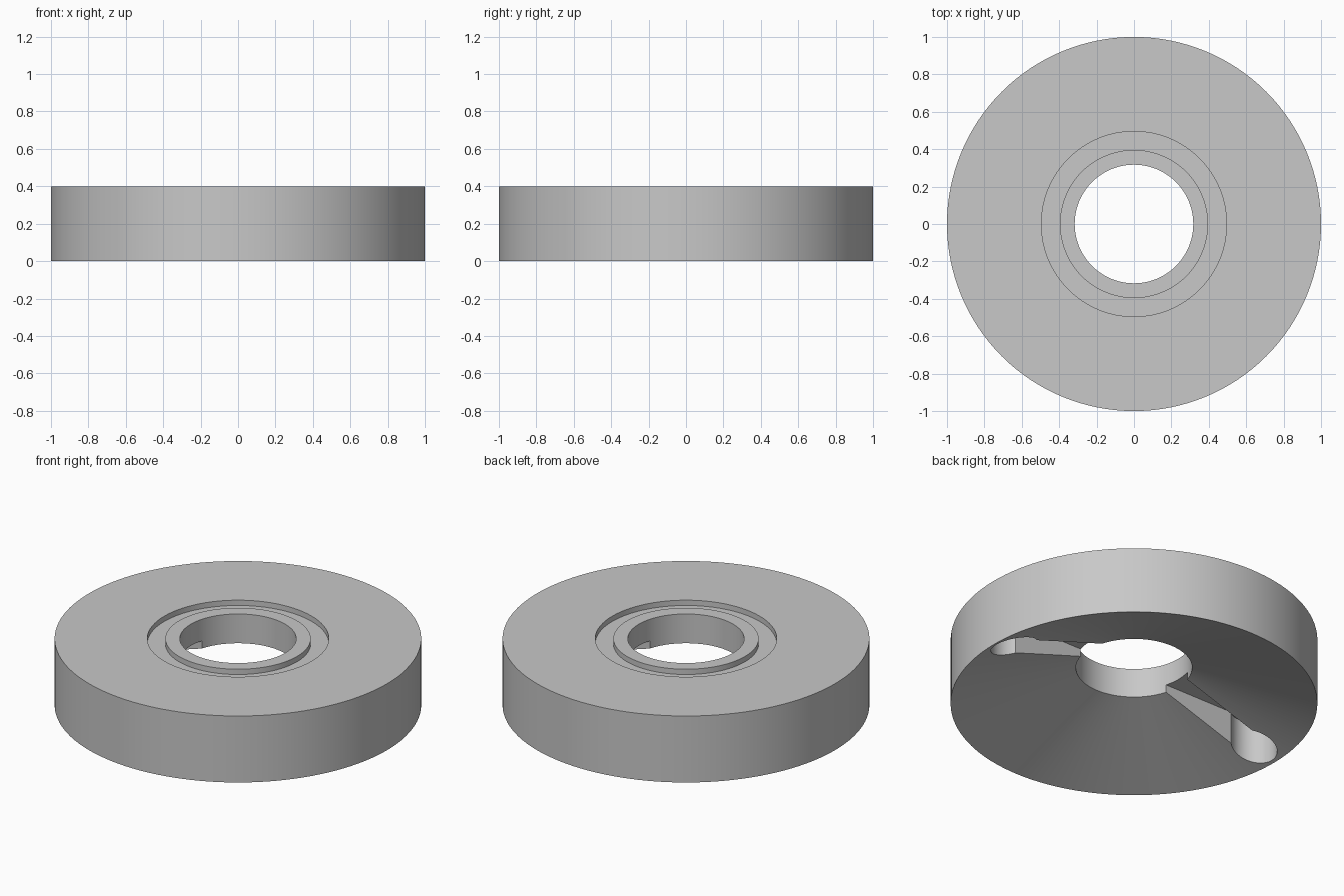
import bpy
import bmesh
from math import asin, cos, pi, radians, sin

SEGMENTS = 128
CEILING = 0.27      # height of the slot roof

cube = bpy.data.objects.get("Cube")
if cube:
    bpy.data.objects.remove(cube, do_unlink=True)

grey = bpy.data.materials.new("plain_grey")
grey.use_nodes = True
grey.diffuse_color = (0.58, 0.58, 0.58, 1)
grey.node_tree.nodes["Principled BSDF"].inputs["Base Color"].default_value = grey.diffuse_color


def make_object(name, bm):
    bmesh.ops.recalc_face_normals(bm, faces=bm.faces)
    mesh = bpy.data.meshes.new(name)
    bm.to_mesh(mesh)
    bm.free()
    mesh.materials.append(grey)
    obj = bpy.data.objects.new(name, mesh)
    bpy.context.collection.objects.link(obj)
    return obj


def lathe(name, profile):
    """Spin a closed (radius, height) profile around z."""
    bm = bmesh.new()
    rings = []
    for i in range(SEGMENTS):
        a = 2 * pi * i / SEGMENTS
        rings.append([bm.verts.new((r * cos(a), r * sin(a), z)) for r, z in profile])
    n = len(profile)
    for i, ring in enumerate(rings):
        following = rings[(i + 1) % SEGMENTS]
        for j in range(n):
            k = (j + 1) % n
            bm.faces.new((ring[j], following[j], following[k], ring[k]))
    return make_object(name, bm)


def keyhole_cutter(name, side, half_width=0.09, centre=0.855, radius=0.126):
    """Straight slot from the bore ending in a wider round pocket."""
    start = pi - asin(half_width / radius)
    steps = 48
    outline = [(0.1, half_width)]
    for i in range(steps + 1):
        a = start - 2 * start * i / steps
        outline.append((centre + radius * cos(a), radius * sin(a)))
    outline.append((0.1, -half_width))
    bm = bmesh.new()
    base = bm.faces.new([bm.verts.new((side * x, side * y, -0.1)) for x, y in outline])
    top = bmesh.ops.extrude_face_region(bm, geom=[base])["geom"]
    bmesh.ops.translate(bm, vec=(0, 0, CEILING + 0.1),
                        verts=[v for v in top if isinstance(v, bmesh.types.BMVert)])
    cutter = make_object(name, bm)
    cutter.hide_render = True
    return cutter


# Disc with a hollow conical underside, a bore and a shallow groove on top
disc = lathe("ring_disc", [
    (1.0, 0.0), (1.0, 0.4),
    (0.495, 0.4), (0.495, 0.368), (0.396, 0.368), (0.396, 0.4),
    (0.317, 0.4), (0.317, 0.224),
])

# Opposite keyhole slots cut into the underside
bpy.context.view_layer.objects.active = disc
for label, side in (("left", 1), ("right", -1)):
    cutter = keyhole_cutter(label + "_slot_cutter", side)
    cut = disc.modifiers.new(label + "_slot", "BOOLEAN")
    cut.operation = "DIFFERENCE"
    cut.solver = "EXACT"
    cut.object = cutter
    bpy.ops.object.modifier_apply(modifier=cut.name)
    bpy.data.objects.remove(cutter, do_unlink=True)

# Smooth round walls, crisp edges
bpy.ops.object.select_all(action="DESELECT")
disc.select_set(True)
bpy.ops.object.shade_smooth_by_angle(angle=radians(15))
